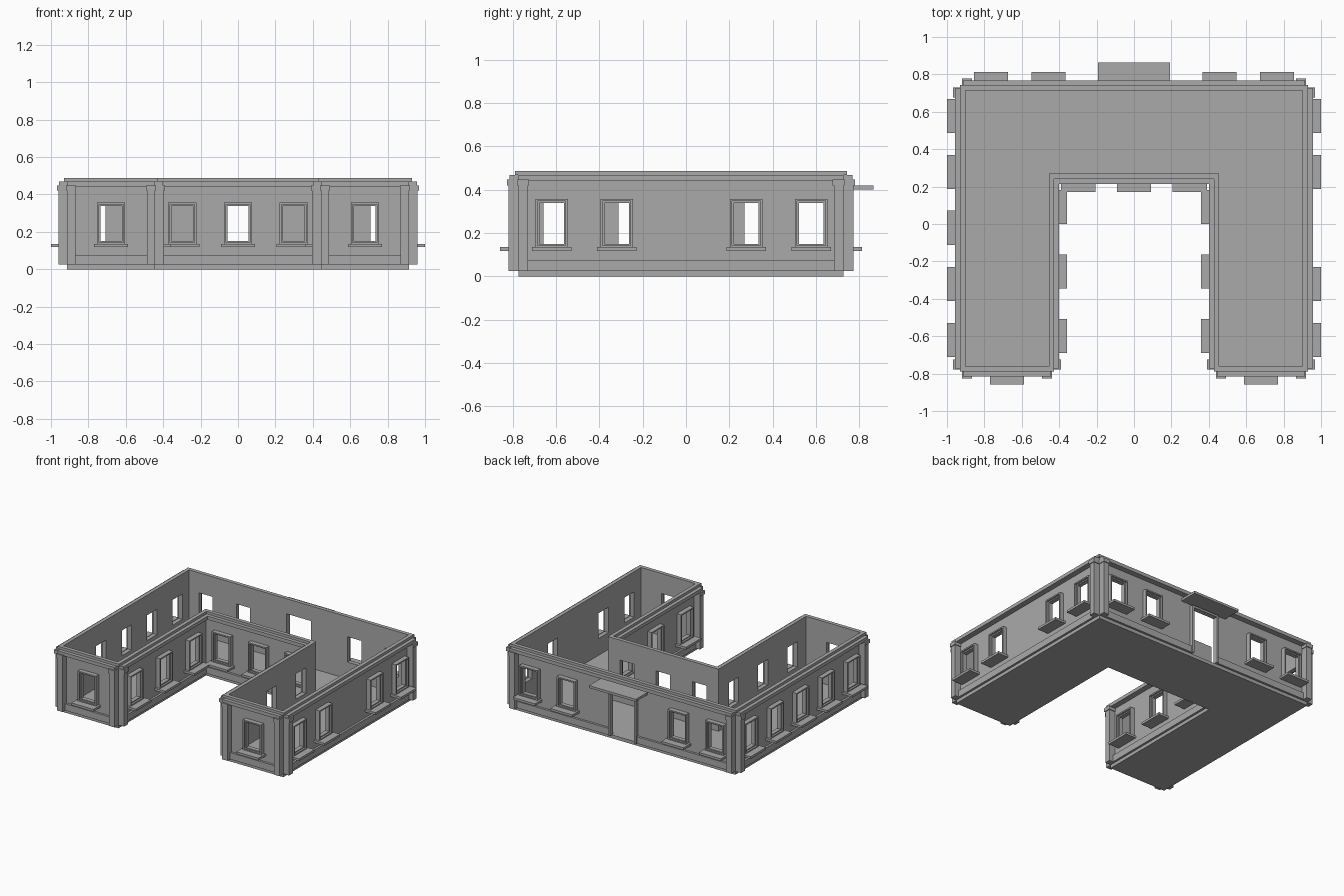
import bpy
import bmesh
from mathutils import Vector

cube = bpy.data.objects.get("Cube")
if cube:
    bpy.data.objects.remove(cube, do_unlink=True)

stone = bpy.data.materials.new("grey stone")
stone.use_nodes = True
grey = (0.4, 0.4, 0.4, 1)
stone.diffuse_color = grey
stone.node_tree.nodes["Principled BSDF"].inputs["Base Color"].default_value = grey

# Plan of the building: outer size, courtyard and heights
SIDE, FRONT, BACK = 0.914, -0.773, 0.726
COURT_X, COURT_Y = 0.443, 0.257
FLOOR, TOP = 0.025, 0.487
WALL = 0.012


def finish(name, bm):
    bmesh.ops.recalc_face_normals(bm, faces=bm.faces)
    mesh = bpy.data.meshes.new(name)
    bm.to_mesh(mesh)
    bm.free()
    mesh.materials.append(stone)
    obj = bpy.data.objects.new(name, mesh)
    bpy.context.collection.objects.link(obj)
    return obj


def outline(grow):
    """U-shaped plan, moved outward by grow."""
    x, f, b = SIDE + grow, FRONT - grow, BACK + grow
    cx, cy = COURT_X - grow, COURT_Y - grow
    half = [(cx, cy), (cx, f), (x, f), (x, b)]
    return half + [(-px, py) for px, py in reversed(half)]


def slab(name, grow, z0, z1):
    bm = bmesh.new()
    face = bm.faces.new([bm.verts.new((x, y, z0)) for x, y in outline(grow)])
    new = bmesh.ops.extrude_face_region(bm, geom=[face])["geom"]
    for v in new:
        if isinstance(v, bmesh.types.BMVert):
            v.co.z = z1
    return finish(name, bm)


def ring(name, inner, outer, z0, z1):
    """U-shaped wall band between two offsets of the plan."""
    bm = bmesh.new()
    loops = [[bm.verts.new((x, y, z)) for x, y in outline(g)]
             for g, z in ((inner, z0), (outer, z0), (outer, z1), (inner, z1))]
    n = len(loops[0])
    for k in range(4):
        a, b = loops[k], loops[(k + 1) % 4]
        for i in range(n):
            j = (i + 1) % n
            bm.faces.new((a[i], a[j], b[j], b[i]))
    return finish(name, bm)


class Facade:
    """One straight wall: u runs along it, v points outward from it."""

    def __init__(self, name, normal, plane, lo, hi, windows, pilasters):
        self.name, self.n = name, Vector(normal)
        self.t = Vector((abs(self.n.y), abs(self.n.x), 0))
        self.plane, self.lo, self.hi = plane, lo, hi
        self.windows, self.pilasters = windows, pilasters

    def box(self, bm, u0, u1, v0, v1, z0, z1):
        origin = self.t * ((u0 + u1) / 2) + self.n * (self.plane + (v0 + v1) / 2)
        origin.z = (z0 + z1) / 2
        size = self.t * (u1 - u0) + self.n * (v1 - v0)
        size = Vector((abs(size.x), abs(size.y), z1 - z0))
        for v in bmesh.ops.create_cube(bm, size=1)["verts"]:
            v.co = origin + v.co * size

    def frame(self, bm, c, w_out, w_in, z_lo, z_in_lo, z_in_hi, z_hi, depth):
        self.box(bm, c - w_out, c - w_in, 0, depth, z_lo, z_hi)
        self.box(bm, c + w_in, c + w_out, 0, depth, z_lo, z_hi)
        self.box(bm, c - w_in, c + w_in, 0, depth, z_in_hi, z_hi)
        if z_in_lo > z_lo:
            self.box(bm, c - w_in, c + w_in, 0, depth, z_lo, z_in_lo)


side_low = (-0.62, -0.32)
side_high = (0.278, 0.578)
court = (-0.6, -0.255, 0.09)
wing = (COURT_X + SIDE) / 2
facades = [
    Facade("right_side", (1, 0, 0), SIDE, FRONT, BACK, side_low + side_high, (-1, 1)),
    Facade("left_side", (-1, 0, 0), SIDE, FRONT, BACK,
           side_low + (-0.02,) + side_high, (-1, 1)),
    Facade("back", (0, 1, 0), BACK, -SIDE, SIDE,
           (-0.765, -0.457, 0.457, 0.765), (-1, 1)),
    Facade("court_back", (0, -1, 0), -COURT_Y, -COURT_X, COURT_X,
           (-0.298, 0, 0.298), ()),
    Facade("court_right", (-1, 0, 0), -COURT_X, FRONT, COURT_Y, court, (-1,)),
    Facade("court_left", (1, 0, 0), -COURT_X, FRONT, COURT_Y, court, (-1,)),
    Facade("front_right", (0, -1, 0), -FRONT, COURT_X, SIDE, (wing,), (-1, 1)),
    Facade("front_left", (0, -1, 0), -FRONT, -SIDE, -COURT_X, (-wing,), (-1, 1)),
]

# Floor, walls and parapet
slab("floor_slab", 0, 0, FLOOR)
walls = ring("walls", -WALL, 0, FLOOR, 0.468)
ring("parapet", -WALL, 0.016, 0.468, TOP)

cut = bmesh.new()
DOOR_W, DOOR_TOP = 0.1, 0.375

for f in facades:
    # Base course and cornice
    trim = bmesh.new()
    gaps = [f.lo, f.hi]
    if f.name == "back":
        spans = [(f.lo, -DOOR_W - 0.015), (DOOR_W + 0.015, f.hi)]
    else:
        spans = [gaps]
    for a, b in spans:
        f.box(trim, a, b, 0, 0.016, FLOOR, 0.075)
    f.box(trim, f.lo, f.hi, 0, 0.042, 0.442, 0.468)
    finish(f.name + "_trim", trim)

    # Corner pilasters with caps
    if f.pilasters:
        pil = bmesh.new()
        for s in f.pilasters:
            a = f.lo if s < 0 else f.hi - 0.044
            f.box(pil, a, a + 0.044, 0, 0.047, FLOOR, 0.442)
            f.box(pil, a - 0.005, a + 0.049, 0, 0.053, 0.42, 0.448)
        finish(f.name + "_pilasters", pil)

    # Window surrounds and sills
    win = bmesh.new()
    for c in f.windows:
        f.frame(win, c, 0.075, 0.065, 0.135, 0.143, 0.347, 0.357, 0.034)
        f.frame(win, c, 0.065, 0.057, 0.143, 0.15, 0.338, 0.347, 0.02)
        f.box(win, c - 0.091, c + 0.091, 0, 0.086, 0.118, 0.135)
        f.box(cut, c - 0.057, c + 0.057, -0.04, 0.04, 0.15, 0.338)
    finish(f.name + "_windows", win)

# Doorway with surround and canopy
back = facades[2]
door = bmesh.new()
back.frame(door, 0, DOOR_W + 0.015, DOOR_W, FLOOR, FLOOR, DOOR_TOP, 0.39, 0.025)
finish("door_surround", door)
canopy = bmesh.new()
back.box(canopy, -0.192, 0.192, 0, 0.138, 0.402, 0.42)
finish("door_canopy", canopy)
back.box(cut, -DOOR_W, DOOR_W, -0.04, 0.04, FLOOR - 0.01, DOOR_TOP)

# Cut the openings through the walls
cutter = finish("opening_cutter", cut)
cutter.hide_render = True
mod = walls.modifiers.new("openings", 'BOOLEAN')
mod.operation, mod.solver, mod.object = 'DIFFERENCE', 'EXACT', cutter
bpy.context.view_layer.update()
deps = bpy.context.evaluated_depsgraph_get()
walls_mesh = bpy.data.meshes.new_from_object(walls.evaluated_get(deps))
walls.modifiers.clear()
walls.data = walls_mesh
bpy.data.objects.remove(cutter, do_unlink=True)
